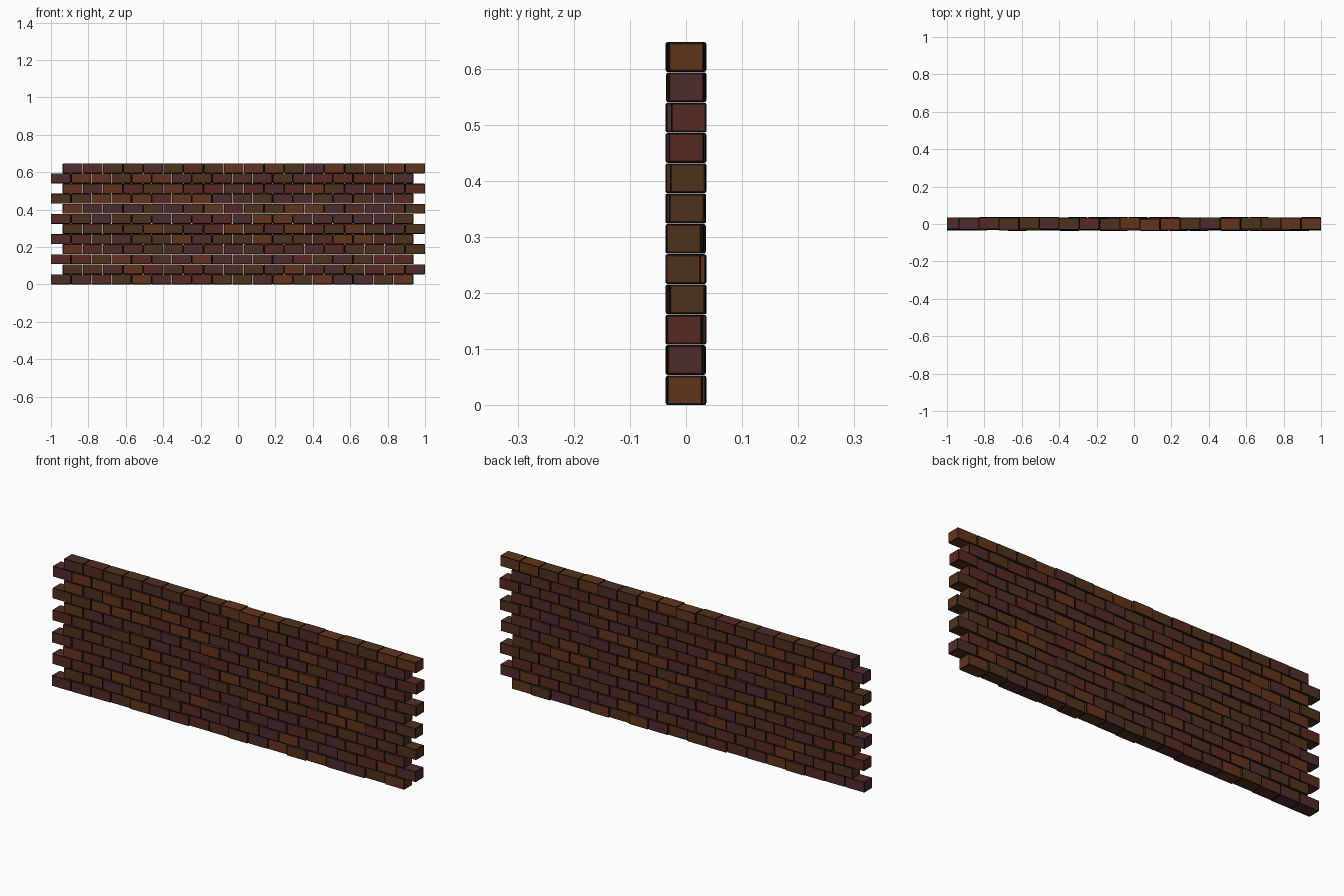
import bpy, bmesh, random
from mathutils import Matrix

if "Cube" in bpy.data.objects:
    bpy.data.objects.remove(bpy.data.objects["Cube"])

random.seed(4)

ROWS, COLS = 12, 18
PITCH_X, PITCH_Z = 0.1077, 0.054
LENGTH, DEPTH, HEIGHT = 0.1068, 0.064, 0.0532
EDGE = 0.004


def material(name, rgb):
    m = bpy.data.materials.new(name)
    m.diffuse_color = (*rgb, 1)
    m.use_nodes = True
    m.node_tree.nodes["Principled BSDF"].inputs["Base Color"].default_value = m.diffuse_color
    return m


# Four brick colours and the dark worn edge
colours = [
    material("brick_red", (0.095, 0.022, 0.016)),
    material("brick_purple", (0.078, 0.025, 0.024)),
    material("brick_orange", (0.120, 0.034, 0.011)),
    material("brick_brown", (0.076, 0.031, 0.012)),
]
dark = material("brick_edge", (0.016, 0.007, 0.005))


def brick_mesh(mat):
    bm = bmesh.new()
    bmesh.ops.create_cube(bm, size=1, matrix=Matrix.Diagonal((LENGTH, DEPTH, HEIGHT, 1)))
    bmesh.ops.bevel(bm, geom=bm.edges[:], offset=EDGE, segments=2, profile=0.5,
                    affect='EDGES', material=1)
    me = bpy.data.meshes.new(mat.name)
    bm.to_mesh(me)
    bm.free()
    me.materials.append(mat)
    me.materials.append(dark)
    return me


meshes = [brick_mesh(m) for m in colours]

# Running bond: odd rows are shifted, every brick is pushed slightly in or out
for r in range(ROWS):
    left = -1.0 if r % 2 == 0 else 1.0 - (COLS - 1) * PITCH_X - LENGTH
    for c in range(COLS):
        me = random.choices(meshes, weights=(3, 4, 3, 3))[0]
        brick = bpy.data.objects.new(f"brick_row{r + 1}_{c + 1}", me)
        brick.location = (left + LENGTH / 2 + c * PITCH_X,
                          random.uniform(-0.005, 0.005),
                          HEIGHT / 2 + r * PITCH_Z)
        bpy.context.collection.objects.link(brick)
